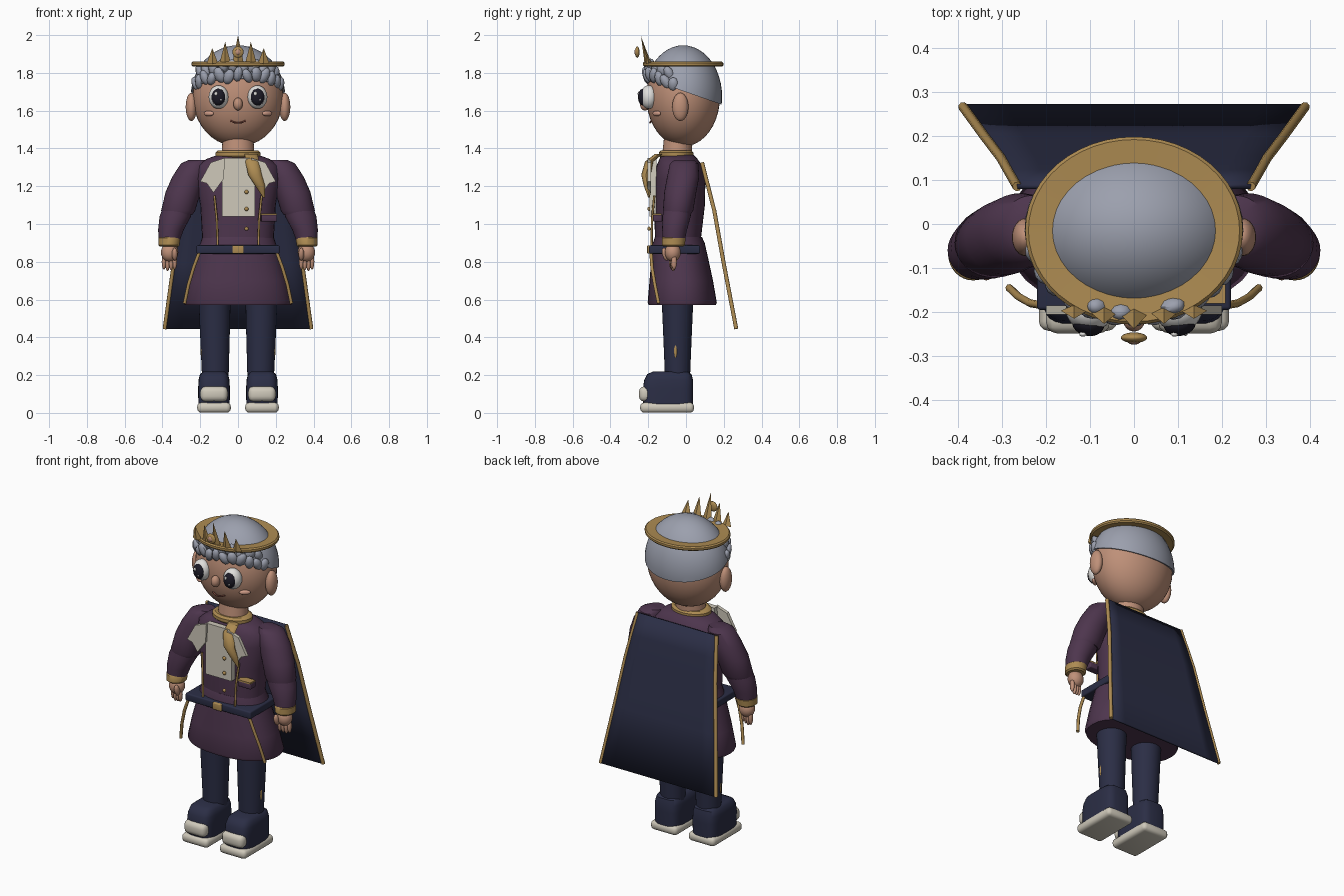
import bpy, bmesh, math, random
from mathutils import Matrix, Vector

if "Cube" in bpy.data.objects:
    bpy.data.objects.remove(bpy.data.objects["Cube"], do_unlink=True)
random.seed(4)
made = []


def colour(name, r, g, b):
    m = bpy.data.materials.new(name)
    m.use_nodes = True
    m.diffuse_color = (r, g, b, 1)
    m.node_tree.nodes["Principled BSDF"].inputs["Base Color"].default_value = (r, g, b, 1)
    return m


SKIN = colour("skin", 0.52, 0.28, 0.19)
HAIR = colour("silver hair", 0.33, 0.35, 0.42)
PURPLE = colour("purple cloth", 0.075, 0.036, 0.075)
NAVY = colour("navy cloth", 0.024, 0.027, 0.06)
GOLD = colour("gold", 0.42, 0.26, 0.085)
CREAM = colour("cream", 0.62, 0.58, 0.49)
WHITE = colour("eye white", 0.75, 0.74, 0.72)
DARK = colour("dark iris", 0.012, 0.011, 0.02)
BLUSH = colour("blush", 0.62, 0.33, 0.24)
LIPS = colour("lips", 0.22, 0.07, 0.05)


def finish(name, bm, mat):
    bmesh.ops.recalc_face_normals(bm, faces=bm.faces)
    me = bpy.data.meshes.new(name)
    bm.to_mesh(me)
    bm.free()
    me.materials.append(mat)
    ob = bpy.data.objects.new(name, me)
    bpy.context.collection.objects.link(ob)
    made.append(ob)
    return ob


def place(loc, size, rot=(0, 0, 0)):
    r = Matrix.Rotation(rot[2], 4, 'Z') @ Matrix.Rotation(rot[1], 4, 'Y') @ Matrix.Rotation(rot[0], 4, 'X')
    return Matrix.Translation(loc) @ r @ Matrix.Diagonal((*size, 1))


def ball(name, mat, loc, size, rot=(0, 0, 0), seg=24):
    bm = bmesh.new()
    bmesh.ops.create_uvsphere(bm, u_segments=seg, v_segments=seg // 2, radius=1, matrix=place(loc, size, rot))
    return finish(name, bm, mat)


def box(name, mat, loc, size, bevel=0.0):
    bm = bmesh.new()
    bmesh.ops.create_cube(bm, size=1, matrix=place(loc, size))
    if bevel:
        bmesh.ops.bevel(bm, geom=bm.edges[:], offset=bevel, segments=3, profile=0.5, affect='EDGES')
    return finish(name, bm, mat)


def loft(name, mat, rings, power=1.0, n=32):
    """Stack of horizontal rings: z, centre x, centre y, radius x, radius y."""
    bm = bmesh.new()
    loops = []
    for z, cx, cy, rx, ry in rings:
        loop = []
        for i in range(n):
            c, s = math.cos(math.tau * i / n), math.sin(math.tau * i / n)
            loop.append(bm.verts.new((cx + rx * math.copysign(abs(c) ** power, c),
                                      cy + ry * math.copysign(abs(s) ** power, s), z)))
        loops.append(loop)
    for a, b in zip(loops, loops[1:]):
        for i in range(n):
            bm.faces.new((a[i], a[(i + 1) % n], b[(i + 1) % n], b[i]))
    bm.faces.new(loops[0])
    bm.faces.new(loops[-1])
    return finish(name, bm, mat)


def plate(name, mat, outline, y, depth):
    bm = bmesh.new()
    face = bm.faces.new([bm.verts.new((x, y, z)) for x, z in outline])
    ext = bmesh.ops.extrude_face_region(bm, geom=[face])
    bmesh.ops.translate(bm, vec=(0, depth, 0), verts=[v for v in ext["geom"] if isinstance(v, bmesh.types.BMVert)])
    return finish(name, bm, mat)


def tube(name, mat, pts, r):
    cu = bpy.data.curves.new(name, 'CURVE')
    cu.dimensions = '3D'
    cu.bevel_depth = r
    cu.bevel_resolution = 2
    cu.use_fill_caps = True
    sp = cu.splines.new('POLY')
    sp.points.add(len(pts) - 1)
    for p, co in zip(sp.points, pts):
        p.co = (*co, 1)
    cu.materials.append(mat)
    ob = bpy.data.objects.new(name, cu)
    bpy.context.collection.objects.link(ob)


# Head, neck and hair cap cut along a sloping hairline
HEAD = Vector((0, -0.015, 1.675))
ball("head", SKIN, HEAD, (0.24, 0.195, 0.265), seg=40)
loft("neck", SKIN, [(1.33, 0, -0.05, 0.09, 0.08), (1.47, 0, -0.04, 0.08, 0.075)])
bm = bmesh.new()
bmesh.ops.create_uvsphere(bm, u_segments=40, v_segments=24, radius=1, matrix=place(HEAD, (0.25, 0.206, 0.271)))
cut = bmesh.ops.bisect_plane(bm, geom=bm.verts[:] + bm.edges[:] + bm.faces[:], plane_co=(0, -0.19, 1.765),
                             plane_no=(0, 0.33, 0.94), clear_inner=True)
bmesh.ops.holes_fill(bm, edges=[e for e in bm.edges if e.is_boundary])
finish("hair_cap", bm, HAIR)

# Fringe of chunky curls, upper and lower rows
for row, (z0, count, reach) in enumerate([(1.785, 13, 1.3), (1.83, 10, 1.15)]):
    for i in range(count):
        a = reach * (2 * i / (count - 1) - 1)
        z = z0 - 0.035 * abs(a) ** 2 / 1.7 + random.uniform(-0.012, 0.012)
        out = 0.985 - 0.06 * row
        loc = (0.235 * out * math.sin(a), -0.015 - 0.198 * out * math.cos(a), z)
        size = (random.uniform(0.024, 0.032), 0.022, random.uniform(0.036, 0.046))
        ball("hair_curl", HAIR, loc, size, (0.25, random.uniform(-0.6, 0.6), a), seg=10)

# Crown: ring, leaning spikes and a medallion
bm = bmesh.new()
prof = [(0.72, -0.010), (0.97, -0.013), (1.0, -0.006), (1.0, 0.006), (0.97, 0.013), (0.72, 0.010)]
n = 48
ring = [[bm.verts.new((0.247 * r * math.sin(math.tau * i / n), -0.015 + 0.213 * r * math.cos(math.tau * i / n),
                       1.846 + h)) for r, h in prof] for i in range(n)]
for i in range(n):
    a, b = ring[i], ring[(i + 1) % n]
    for j in range(len(prof)):
        k = (j + 1) % len(prof)
        bm.faces.new((a[j], a[k], b[k], b[j]))
finish("crown_ring", bm, GOLD)
for i in range(-2, 3):
    x = 0.068 * i
    h = 0.15 - 0.034 * abs(i)
    bm = bmesh.new()
    bmesh.ops.create_cone(bm, cap_ends=True, segments=4, radius1=1, radius2=0, depth=1,
                          matrix=place((x, -0.222 + 0.008 * abs(i), 1.85 + h / 2), (0.03, 0.014, h), (0.22, 0, 0)))
    finish("crown_spike", bm, GOLD)
ball("medallion", GOLD, (0, -0.258, 1.91), (0.03, 0.012, 0.03))
ball("medallion_gem", SKIN, (0, -0.265, 1.91), (0.016, 0.009, 0.016), seg=12)

# Face
ball("nose", SKIN, (0, -0.217, 1.635), (0.025, 0.027, 0.034))
tube("mouth", LIPS, [(0.04 * t, -0.183 - 0.008 * (1 - t * t), 1.535 + 0.012 * t * t)
                     for t in (-1, -0.6, -0.2, 0.2, 0.6, 1)], 0.0045)

for s, side in ((1, "left"), (-1, "right")):
    ball(side + "_ear", SKIN, (s * 0.247, -0.03, 1.62), (0.03, 0.043, 0.075))
    ball(side + "_eye", WHITE, (s * 0.103, -0.198, 1.672), (0.053, 0.045, 0.062), (0, 0, s * 0.25))
    ball(side + "_iris", DARK, (s * 0.104, -0.226, 1.672), (0.037, 0.028, 0.045), (0, 0, s * 0.2))
    ball(side + "_eye_glint", WHITE, (s * 0.104 - 0.012, -0.25, 1.69), (0.009, 0.006, 0.011), seg=10)
    ball(side + "_eye_spark", WHITE, (s * 0.104 + 0.013, -0.25, 1.658), (0.005, 0.004, 0.006), seg=8)
    ball(side + "_cheek", BLUSH, (s * 0.155, -0.155, 1.585), (0.032, 0.012, 0.014), (0, 0, s * 0.65))

    # Sleeves, cuff and hand
    loft(side + "_upper_sleeve", PURPLE, [
        (1.34, s * 0.21, -0.01, 0.05, 0.05), (1.32, s * 0.23, -0.01, 0.072, 0.075),
        (1.25, s * 0.258, -0.015, 0.09, 0.085), (1.17, s * 0.29, -0.03, 0.093, 0.085),
        (1.07, s * 0.317, -0.042, 0.09, 0.08), (1.05, s * 0.32, -0.045, 0.08, 0.07)])
    loft(side + "_lower_sleeve", PURPLE, [
        (1.12, s * 0.31, -0.04, 0.075, 0.07), (1.04, s * 0.332, -0.05, 0.083, 0.075),
        (0.97, s * 0.355, -0.06, 0.068, 0.066), (0.91, s * 0.364, -0.065, 0.055, 0.058)])
    loft(side + "_cuff", GOLD, [
        (0.88, s * 0.366, -0.067, 0.048, 0.052), (0.888, s * 0.366, -0.067, 0.056, 0.061),
        (0.925, s * 0.364, -0.065, 0.058, 0.063), (0.938, s * 0.362, -0.065, 0.048, 0.052)])
    ball(side + "_palm", SKIN, (s * 0.362, -0.07, 0.85), (0.046, 0.042, 0.05))
    for i in range(4):
        ball(side + "_finger", SKIN, (s * (0.335 + 0.019 * i), -0.075 + 0.004 * i, 0.8 - 0.004 * (i % 3)),
             (0.012, 0.015, 0.042), seg=12)
    ball(side + "_thumb", SKIN, (s * 0.335, -0.108, 0.84), (0.015, 0.018, 0.036), (0.3, 0, 0), seg=12)

    # Leg and shoe
    loft(side + "_leg", NAVY, [(0.18, s * 0.12, -0.045, 0.07, 0.066), (0.4, s * 0.122, -0.045, 0.078, 0.075),
                               (0.7, s * 0.125, -0.045, 0.088, 0.088)])
    ball(side + "_leg_ornament", GOLD, (s * 0.193, -0.055, 0.33), (0.006, 0.009, 0.04), seg=10)
    loft(side + "_shoe", NAVY, [
        (0.04, s * 0.127, -0.095, 0.083, 0.132), (0.13, s * 0.127, -0.095, 0.084, 0.133),
        (0.175, s * 0.127, -0.092, 0.082, 0.129), (0.205, s * 0.127, -0.088, 0.074, 0.117),
        (0.22, s * 0.127, -0.083, 0.055, 0.09)], power=0.5)
    box(side + "_sole", CREAM, (s * 0.127, -0.1, 0.028), (0.178, 0.285, 0.054), 0.022)
    box(side + "_toe_cap", CREAM, (s * 0.127, -0.215, 0.1), (0.146, 0.068, 0.08), 0.028)

    # Gold trims on coat and cape
    tube(side + "_skirt_trim", GOLD, [(s * 0.205, -0.185, 0.85), (s * 0.235, -0.18, 0.77), (s * 0.262, -0.165, 0.68),
                                      (s * 0.283, -0.145, 0.58)], 0.009)
    tube(side + "_coat_trim", GOLD, [(s * 0.125, -0.168, 1.15), (s * 0.112, -0.18, 1.02),
                                     (s * 0.108, -0.182, 0.89)], 0.006)
    tube(side + "_cape_trim", GOLD, [(s * 0.265, 0.085, 1.325), (s * 0.302, 0.15, 1.07), (s * 0.34, 0.2, 0.79),
                                     (s * 0.388, 0.266, 0.445)], 0.011)
    plate(side + "_lapel", CREAM, [(s * 0.07, 1.35), (s * 0.145, 1.325), (s * 0.2, 1.225), (s * 0.165, 1.215),
                                   (s * 0.13, 1.165), (s * 0.075, 1.24)], -0.205, 0.02)

# Coat: body, flared skirt, collar
loft("coat_body", PURPLE, [
    (0.85, 0, -0.04, 0.19, 0.125), (0.93, 0, -0.042, 0.19, 0.122), (1.1, 0, -0.035, 0.2, 0.135),
    (1.24, 0, -0.032, 0.225, 0.135), (1.31, 0, -0.035, 0.215, 0.12), (1.345, 0, -0.04, 0.165, 0.1),
    (1.365, 0, -0.045, 0.11, 0.085)], power=0.88)
loft("coat_skirt", PURPLE, [
    (0.57, 0, -0.02, 0.283, 0.178), (0.585, 0, -0.02, 0.29, 0.183), (0.7, 0, -0.025, 0.262, 0.168),
    (0.82, 0, -0.033, 0.225, 0.15), (0.9, 0, -0.038, 0.2, 0.137), (0.93, 0, -0.04, 0.19, 0.125)], power=0.9)
loft("collar", GOLD, [
    (1.352, 0, -0.052, 0.11, 0.085), (1.36, 0, -0.052, 0.12, 0.092), (1.378, 0, -0.052, 0.12, 0.092),
    (1.39, 0, -0.052, 0.105, 0.08)])

# Shirt front, scarf, buttons and pocket
plate("shirt_front", CREAM, [(-0.085, 1.04), (0.09, 1.04), (0.09, 1.2), (0.08, 1.35), (-0.08, 1.35), (-0.085, 1.2)],
      -0.192, 0.035)
loft("scarf", GOLD, [(1.37, 0.07, -0.145, 0.035, 0.02), (1.33, 0.075, -0.195, 0.036, 0.022),
                     (1.26, 0.09, -0.212, 0.036, 0.025), (1.2, 0.118, -0.205, 0.026, 0.018),
                     (1.14, 0.138, -0.195, 0.005, 0.005)], n=12)
for z in (1.17, 1.08, 0.975):
    ball("button", GOLD, (0.045, -0.196, z), (0.011, 0.009, 0.011), seg=12)
box("pocket", PURPLE, (0.165, -0.15, 1.03), (0.085, 0.05, 0.035), 0.006)
box("pocket_trim", GOLD, (0.165, -0.155, 1.052), (0.085, 0.05, 0.009))

# Belt and buckle
box("belt", NAVY, (0, -0.06, 0.865), (0.44, 0.27, 0.045), 0.008)
box("buckle", GOLD, (0, -0.195, 0.865), (0.06, 0.022, 0.042), 0.005)

# Cape sheet, widening and swinging backwards
bm = bmesh.new()
rows = [(1.325, 0.265, 0.085), (1.2, 0.283, 0.118), (1.07, 0.302, 0.15), (0.79, 0.34, 0.2), (0.445, 0.388, 0.266)]
grid = [[bm.verts.new((w * t / 4, y, z)) for t in range(-4, 5)] for z, w, y in rows]
for a, b in zip(grid, grid[1:]):
    for i in range(8):
        bm.faces.new((a[i], a[i + 1], b[i + 1], b[i]))
cape = finish("cape", bm, NAVY)
solid = cape.modifiers.new("thickness", 'SOLIDIFY')
solid.thickness = 0.012
solid.offset = 0

# Smooth shading with crisp edges
bpy.ops.object.select_all(action='DESELECT')
for ob in made:
    ob.select_set(True)
bpy.context.view_layer.objects.active = made[0]
bpy.ops.object.shade_smooth_by_angle(angle=math.radians(40))
